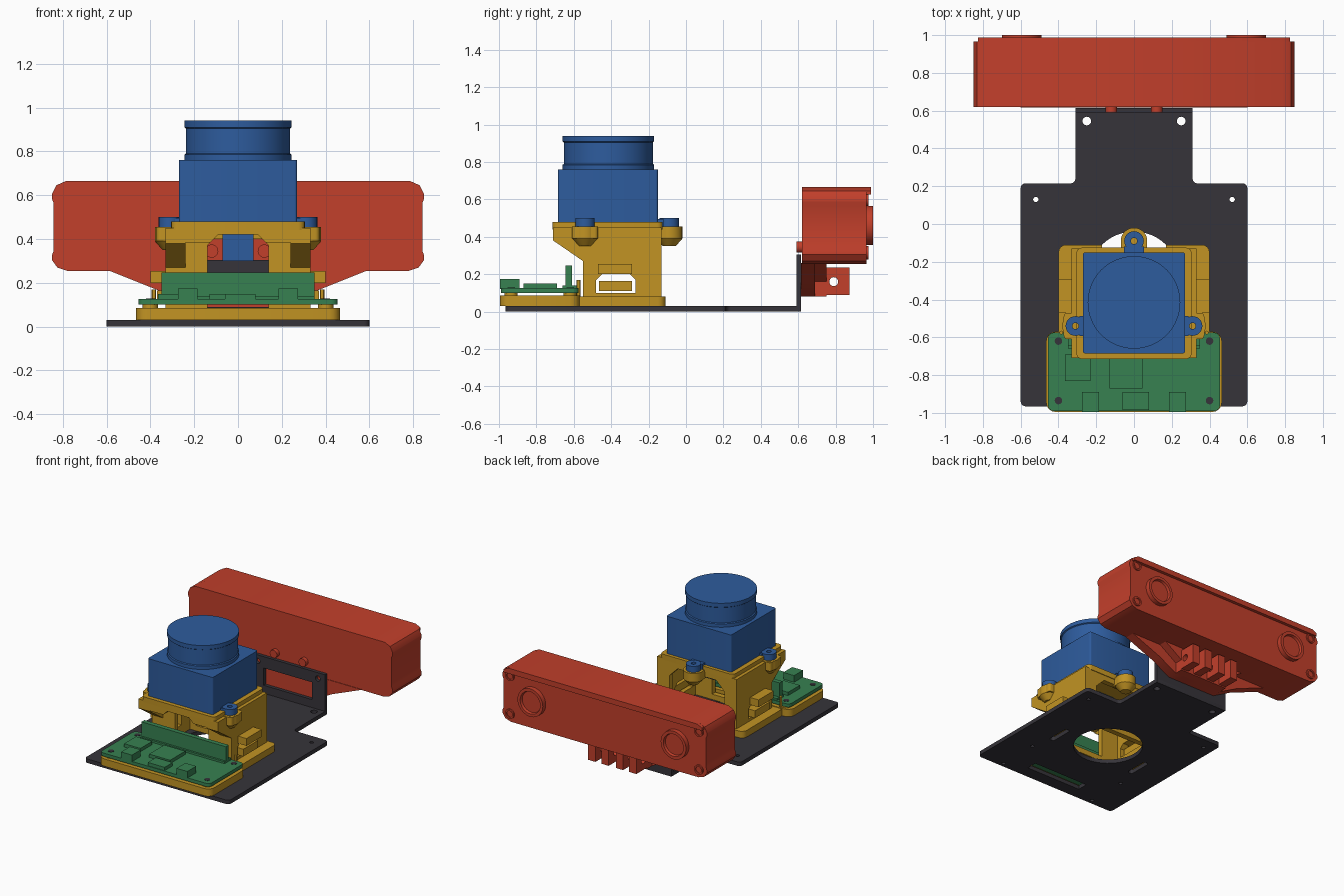
import bpy, bmesh, math
from mathutils import Vector, Matrix

if "Cube" in bpy.data.objects:
    bpy.data.objects.remove(bpy.data.objects["Cube"], do_unlink=True)


def material(name, rgb):
    m = bpy.data.materials.new(name)
    m.use_nodes = True
    m.diffuse_color = (*rgb, 1)
    m.node_tree.nodes["Principled BSDF"].inputs["Base Color"].default_value = (*rgb, 1)
    return m


RED = material("red housing", (0.54, 0.05, 0.024))
BLUE = material("blue scanner", (0.027, 0.107, 0.34))
YELLOW = material("yellow mount", (0.54, 0.295, 0.017))
GREEN = material("green circuit board", (0.038, 0.22, 0.083))
GREY = material("dark grey plate", (0.037, 0.034, 0.042))


def prism(name, pts, lo, hi, mat=None, axis="z", r=0, seg=4):
    """Extrude a 2D outline: (x, y) along z, (x, z) along y or (y, z) along x."""
    place = {"z": lambda a, b, t: (a, b, t), "y": lambda a, b, t: (a, t, b),
             "x": lambda a, b, t: (t, a, b)}[axis]
    bm = bmesh.new()
    face = bm.faces.new([bm.verts.new(place(a, b, lo)) for a, b in pts])
    ext = bmesh.ops.extrude_face_region(bm, geom=[face])["geom"]
    shift = Vector(place(0, 0, hi - lo))
    bmesh.ops.translate(bm, vec=shift, verts=[v for v in ext if isinstance(v, bmesh.types.BMVert)])
    if r:
        side = [e for e in bm.edges
                if abs((e.verts[0].co - e.verts[1].co).normalized().dot(shift.normalized())) > 0.99]
        bmesh.ops.bevel(bm, geom=side, offset=r, segments=seg, profile=0.5, affect="EDGES")
    bmesh.ops.recalc_face_normals(bm, faces=bm.faces)
    me = bpy.data.meshes.new(name)
    bm.to_mesh(me)
    bm.free()
    ob = bpy.data.objects.new(name, me)
    bpy.context.collection.objects.link(ob)
    if mat:
        me.materials.append(mat)
    return ob


def box(name, x, y, z, mat=None, r=0):
    return prism(name, [(x[0], y[0]), (x[1], y[0]), (x[1], y[1]), (x[0], y[1])], *z, mat, r=r)


def lathe(name, profile, centre, mat=None, axis="z", seg=32):
    """Turn (radius, height) points around an axis through centre."""
    bm = bmesh.new()
    rings = [[bm.verts.new((q * math.cos(a), q * math.sin(a), h))
              for a in (math.tau * i / seg for i in range(seg))] for q, h in profile]
    for low, high in zip(rings, rings[1:]):
        for i in range(seg):
            j = (i + 1) % seg
            bm.faces.new((low[i], low[j], high[j], high[i]))
    bm.faces.new(rings[0])
    bm.faces.new(rings[-1])
    bmesh.ops.recalc_face_normals(bm, faces=bm.faces)
    turn = {"z": Matrix(), "y": Matrix.Rotation(-math.pi / 2, 4, "X"),
            "x": Matrix.Rotation(math.pi / 2, 4, "Y")}[axis]
    bmesh.ops.transform(bm, matrix=Matrix.Translation(centre) @ turn, verts=bm.verts)
    me = bpy.data.meshes.new(name)
    bm.to_mesh(me)
    bm.free()
    ob = bpy.data.objects.new(name, me)
    bpy.context.collection.objects.link(ob)
    if mat:
        me.materials.append(mat)
    return ob


def rod(name, r, centre, length, mat=None, axis="z", seg=24):
    return lathe(name, [(r, 0), (r, length)], centre, mat, axis, seg)


def cut(ob, *cutters):
    for c in cutters:
        mod = ob.modifiers.new("cut", "BOOLEAN")
        mod.operation, mod.solver, mod.object = "DIFFERENCE", "EXACT", c
        bpy.context.view_layer.objects.active = ob
        bpy.ops.object.modifier_apply(modifier=mod.name)
        bpy.data.objects.remove(c, do_unlink=True)


def mirrored(pts):
    return pts + [(-a, b) for a, b in reversed(pts)]


# Base plate with its neck, cable hole, strap slots and screw holes
base = prism("base_plate", mirrored([(0.6, -0.965), (0.6, 0.215), (0.31, 0.215), (0.31, 0.615)]),
             0, 0.03, GREY, r=0.025)
cut(base, rod("c", 0.24, (0, -0.28, -0.1), 0.3, seg=48),
    box("c", (-0.23, 0.23), (-0.87, -0.79), (-0.1, 0.1)))
for s in (1, -1):
    cut(base, box("c", (s * 0.355 - 0.02, s * 0.355 + 0.02), (-0.47, -0.29), (-0.1, 0.1), r=0.015))
    for x, y, r in ((0.25, 0.545, 0.023), (0.4, -0.62, 0.014), (0.4, -0.93, 0.014), (0.52, 0.13, 0.014)):
        cut(base, rod("c", r, (s * x, y, -0.1), 0.3, seg=16))
flange = box("upright_flange", (-0.31, 0.31), (0.59, 0.615), (0, 0.305), GREY)
cut(flange, box("c", (-0.2, 0.2), (0.5, 0.7), (0.09, 0.22)),
    *[rod("c", 0.02, (s * 0.25, 0.5, 0.26), 0.2, axis="y", seg=16) for s in (1, -1)])

# Scanner mount: hollow housing with a flared front and open arches
housing = prism("mount_housing", [(-0.55, 0.03), (-0.13, 0.03), (-0.13, 0.45), (-0.71, 0.45),
                                  (-0.71, 0.38), (-0.55, 0.27)], -0.33, 0.33, YELLOW, axis="x")
arch = [(0.14, 0.07), (0.14, 0.37), (0.09, 0.42)]
cut(housing, box("c", (-0.28, 0.28), (-0.51, -0.17), (0, 0.42)),
    prism("c", mirrored(arch), -0.8, -0.3, axis="y"),
    box("c", (-0.24, 0.24), (-0.8, -0.55), (0.2, 0.385)),
    prism("c", mirrored([(0.23, 0.07), (0.23, 0.33), (0.16, 0.4)]), -0.3, 0, axis="y"),
    prism("c", [(-0.48, 0.1), (-0.27, 0.1), (-0.27, 0.17), (-0.3, 0.2), (-0.45, 0.2), (-0.48, 0.17)],
          -0.6, 0.6, axis="x"))
rim = box("mount_rim", (-0.305, 0.305), (-0.715, -0.125), (0.44, 0.48), YELLOW, r=0.03)
cut(rim, box("c", (-0.268, 0.268), (-0.68, -0.155), (0.3, 0.6)))
foot = box("mount_foot", (-0.4, 0.4), (-0.6, -0.11), (0.03, 0.08), YELLOW, r=0.04)
cut(foot, box("c", (-0.28, 0.28), (-0.7, -0.16), (0, 0.2)),
    box("c", (-0.17, 0.17), (-0.2, 0), (0, 0.2)))
for s, side in ((1, "left"), (-1, "right")):
    xs = sorted((s * 0.3, s * 0.4))
    box("strap_tab_" + side, xs, (-0.47, -0.29), (0.2, 0.255), YELLOW)
    box("strap_bar_" + side, sorted((s * 0.3, s * 0.37)), (-0.465, -0.29), (0.11, 0.165), YELLOW)

# Three screw ears: yellow boss below, blue lug above
for name, x, y, inner in (("rear", 0, -0.09, (0, -0.17)), ("left", 0.31, -0.54, (0.25, -0.54)),
                          ("right", -0.31, -0.54, (-0.25, -0.54))):
    lathe("mount_ear_" + name, [(0.035, 0.35), (0.07, 0.39), (0.07, 0.455)], (x, y, 0), YELLOW)
    if x:
        box("ear_web_" + name, sorted((x * 0.8, x * 1.2)), (-0.61, -0.47), (0.39, 0.454), YELLOW, r=0.02)
    else:
        box("ear_web_" + name, (-0.068, 0.068), (-0.15, -0.09), (0.39, 0.454), YELLOW)
    lug = rod("scanner_lug_" + name, 0.052, (x, y, 0.45), 0.05, BLUE)
    cut(lug, rod("c", 0.017, (x, y, 0.4), 0.2, seg=16))
    ix, iy = inner
    box("lug_web_" + name, (min(x, ix) - (0 if x else 0.052), max(x, ix) + (0 if x else 0.052)),
        (min(y, iy) - (0.052 if x else 0), (y + 0.052 if x else y - 0.03)),
        (0.45, 0.495), BLUE) if not x else box(
        "lug_web_" + name, sorted((ix, x * 0.93)), (y - 0.052, y + 0.052), (0.45, 0.495), BLUE)

# Scanner body, turret and connector
box("scanner_body", (-0.27, 0.27), (-0.685, -0.15), (0.43, 0.76), BLUE, r=0.012)
lathe("scanner_turret", [(0.245, 0.75), (0.245, 0.785), (0.238, 0.79), (0.238, 0.905),
                         (0.245, 0.91), (0.245, 0.94)], (0, -0.415, 0), BLUE, seg=64)
box("scanner_connector", (-0.07, 0.07), (-0.5, -0.3), (0.3, 0.44), BLUE)

# Circuit board tray
tray = box("board_tray", (-0.465, 0.465), (-0.995, -0.57), (0.03, 0.085), YELLOW, r=0.05)
cut(tray, box("c", (-0.35, 0.35), (-0.94, -0.63), (0, 0.2)))
board = box("circuit_board", (-0.455, 0.455), (-0.99, -0.575), (0.1, 0.125), GREEN, r=0.03)
for s in (1, -1):
    for y in (-0.62, -0.935):
        rod("tray_standoff", 0.035, (s * 0.4, y, 0.08), 0.021, YELLOW)
        rod("board_screw", 0.02, (s * 0.4, y, 0.12), 0.008, GREY, seg=16)
    rod("tray_pin", 0.01, (s * 0.385, -0.575, 0.08), 0.09, YELLOW, seg=12)
    box("edge_connector", sorted((s * 0.185, s * 0.275)), (-0.995, -0.89), (0.12, 0.175), GREEN)
box("upright_board", (-0.35, 0.35), (-0.645, -0.61), (0.12, 0.247), GREEN)
box("board_socket", (-0.35, 0.35), (-0.66, -0.58), (0.12, 0.14), GREEN)
box("board_chip_large", (-0.13, 0.045), (-0.87, -0.69), (0.12, 0.15), GREEN)
box("board_chip_small", (-0.365, -0.23), (-0.83, -0.69), (0.12, 0.15), GREEN)
box("board_port", (-0.06, 0.08), (-0.985, -0.89), (0.12, 0.15), GREEN)

# Camera housing with grooved ends and a lip along the top
end = [(0.78, 0.255), (0.825, 0.27), (0.85, 0.305), (0.85, 0.325), (0.842, 0.345), (0.842, 0.565),
       (0.85, 0.585), (0.85, 0.605), (0.83, 0.645), (0.785, 0.665)]
camera = prism("camera_housing", mirrored(end), 0.62, 0.965, RED, axis="y")
prism("camera_top_lip", mirrored([(0.825, 0.625), (0.825, 0.645), (0.785, 0.665)]), 0.96, 0.988, RED, axis="y")
for s in (1, -1):
    for z in (0.315, 0.6):
        lathe("corner_screw_ring", [(0.036, 0.96), (0.036, 0.975), (0.024, 0.975), (0.024, 0.967)],
              (s * 0.785, 0, z), RED, axis="y", seg=20)
    lathe("lens_ring", [(0.105, 0.96), (0.105, 1.0), (0.083, 1.0), (0.078, 0.982)],
          (s * 0.595, 0, 0.46), RED, axis="y", seg=48)
    lathe("front_boss", [(0.03, 0.59), (0.03, 0.63)], (s * 0.12, 0, 0.345), RED, axis="y", seg=20)

# Camera bracket and hinge knuckles
prism("camera_bracket", mirrored([(0.2, 0.08), (0.35, 0.16), (0.6, 0.26)]), 0.616, 0.69, RED, axis="y")
prism("bracket_rear", mirrored([(0.2, 0.08), (0.2, 0.16), (0.35, 0.26)]), 0.68, 0.75, RED, axis="y")
for x in (-0.17, -0.06, 0.06, 0.17):
    knuckle = box("hinge_knuckle", (x - 0.03, x + 0.03), (0.74, 0.875), (0.09, 0.235), RED)
    cut(knuckle, rod("c", 0.024, (x - 0.1, 0.79, 0.16), 0.2, axis="x", seg=20))

# Smooth round parts, keep edges sharp
bpy.ops.object.select_all(action="DESELECT")
for ob in bpy.context.scene.objects:
    if ob.type == "MESH":
        ob.select_set(True)
        bpy.context.view_layer.objects.active = ob
bpy.ops.object.shade_smooth_by_angle(angle=math.radians(30))
